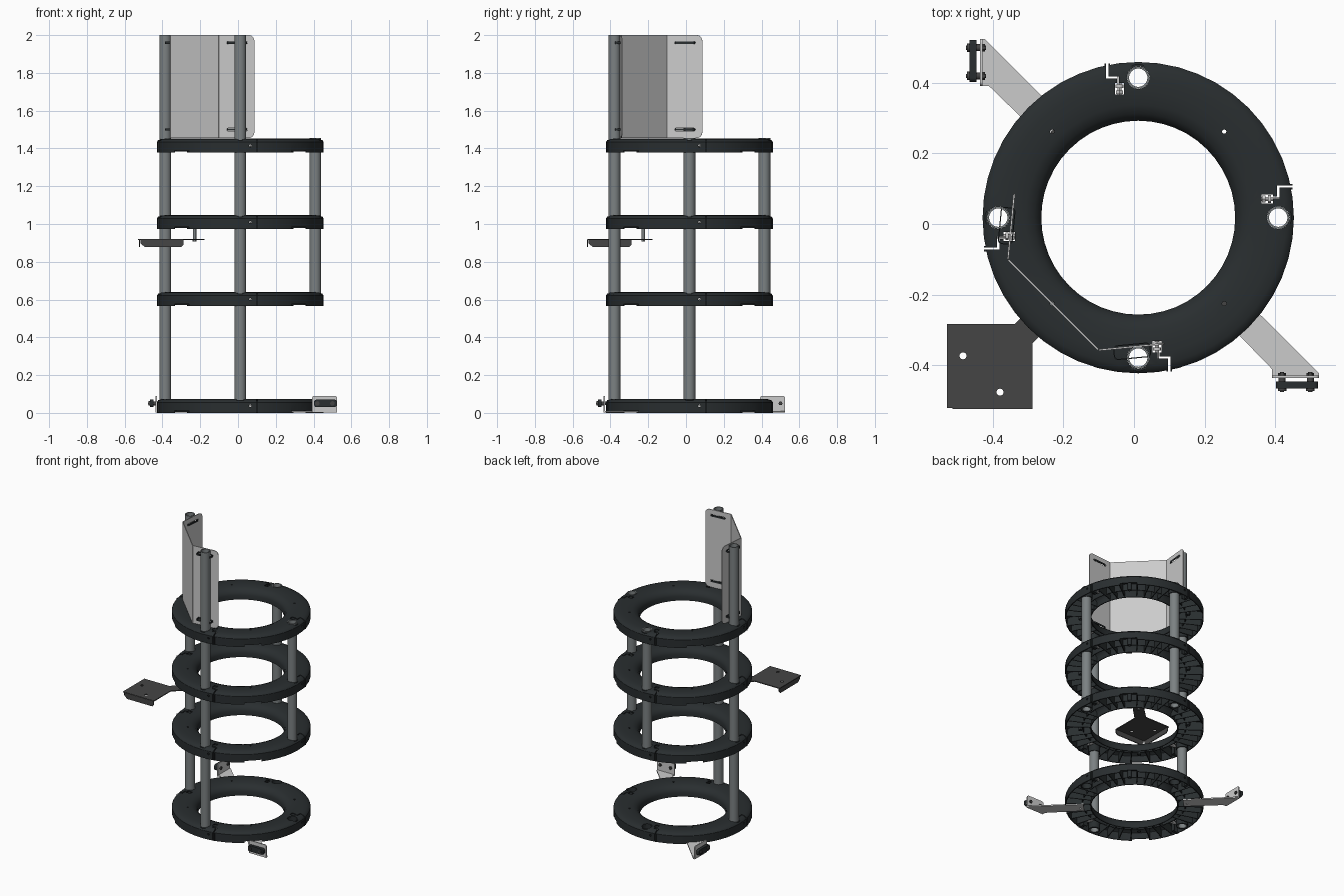
import bpy, bmesh, math
from mathutils import Matrix, Vector

if "Cube" in bpy.data.objects:
    bpy.data.objects.remove(bpy.data.objects["Cube"])

CX, CY = 0.012, 0.018
RT = 0.397                      # radius of the pole circle
RINGS = [0.0, 0.565, 0.973, 1.378]
T = Matrix.Translation
SWAP = Matrix(((0, 1, 0, 0), (1, 0, 0, 0), (0, 0, 1, 0), (0, 0, 0, 1)))


def mat(name, c):
    m = bpy.data.materials.new(name)
    m.diffuse_color = (*c, 1)
    m.use_nodes = True
    m.node_tree.nodes["Principled BSDF"].inputs["Base Color"].default_value = m.diffuse_color
    return m


BLACK = mat("black_plastic", (0.022, 0.027, 0.029))
METAL = mat("pole_metal", (0.2, 0.22, 0.225))
DARK = mat("dark_steel", (0.06, 0.06, 0.06))


def rot(deg, axis='Z'):
    return Matrix.Rotation(math.radians(deg), 4, axis)


def lathe(bm, prof, seg, m=Matrix()):
    rows = []
    for i in range(seg):
        a = 2 * math.pi * i / seg
        rows.append([bm.verts.new(m @ Vector((r * math.cos(a), r * math.sin(a), z))) for r, z in prof])
    n = len(prof)
    for i in range(seg):
        p, q = rows[i], rows[(i + 1) % seg]
        for j in range(n):
            bm.faces.new((p[j], q[j], q[(j + 1) % n], p[(j + 1) % n]))


def pipe(bm, ri, ro, z0, z1, seg=24, m=Matrix()):
    lathe(bm, [(ri, z0), (ro, z0), (ro, z1), (ri, z1)], seg, m)


def prism(bm, pts, z0, z1, m=Matrix()):
    lo = [bm.verts.new(m @ Vector((x, y, z0))) for x, y in pts]
    hi = [bm.verts.new(m @ Vector((x, y, z1))) for x, y in pts]
    n = len(pts)
    bm.faces.new(lo[::-1])
    bm.faces.new(hi)
    for i in range(n):
        bm.faces.new((lo[i], lo[(i + 1) % n], hi[(i + 1) % n], hi[i]))


def rect(x0, y0, x1, y1):
    return [(x0, y0), (x1, y0), (x1, y1), (x0, y1)]


def circ(r, n=16, x=0, y=0):
    return [(x + r * math.cos(2 * math.pi * i / n), y + r * math.sin(2 * math.pi * i / n)) for i in range(n)]


def rounded(x0, y0, x1, y1, radii, n=6):
    # rectangle with a radius for each corner, starting bottom left
    out = []
    for k, (x, y, sx, sy) in enumerate([(x0, y0, 1, 1), (x1, y0, -1, 1), (x1, y1, -1, -1), (x0, y1, 1, -1)]):
        r = radii[k]
        if r == 0:
            out.append((x, y))
            continue
        for i in range(n + 1):
            a = math.radians(180 + 90 * k + 90 * i / n)
            out.append((x + sx * r + r * math.cos(a), y + sy * r + r * math.sin(a)))
    return out


def finish(bm, name, material=None):
    bmesh.ops.recalc_face_normals(bm, faces=bm.faces)
    me = bpy.data.meshes.new(name)
    bm.to_mesh(me)
    bm.free()
    if material:
        me.materials.append(material)
    ob = bpy.data.objects.new(name, me)
    bpy.context.collection.objects.link(ob)
    return ob


def evaluated(ob):
    bpy.context.view_layer.update()
    dg = bpy.context.evaluated_depsgraph_get()
    return bpy.data.meshes.new_from_object(ob.evaluated_get(dg))


def plate(bm, outline, holes, thick, m):
    # flat sheet with holes, z from 0 to thick
    cu = bpy.data.curves.new("sheet", 'CURVE')
    cu.dimensions, cu.fill_mode, cu.extrude = '2D', 'BOTH', thick / 2
    for pts in [outline] + holes:
        s = cu.splines.new('POLY')
        s.points.add(len(pts) - 1)
        for p, (x, y) in zip(s.points, pts):
            p.co = (x, y, 0, 1)
        s.use_cyclic_u = True
    ob = bpy.data.objects.new("sheet", cu)
    bpy.context.collection.objects.link(ob)
    me = evaluated(ob)
    me.transform(m @ T((0, 0, thick / 2)))
    bm.from_mesh(me)
    bpy.data.objects.remove(ob)
    bmesh.ops.remove_doubles(bm, verts=bm.verts, dist=1e-5)


# ring shell, hollow underneath
bm = bmesh.new()
lathe(bm, [(.4415, 0), (.4415, .056), (.436, .064), (.42, .072), (.39, .0745), (.36, .0745), (.32, .071),
           (.295, .061), (.281, .045), (.275, .03), (.275, 0), (.281, 0), (.281, .03), (.287, .043), (.299, .056),
           (.322, .065), (.36, .0685), (.39, .0685), (.418, .066), (.4355, .055), (.4355, 0)], 48)
shell = finish(bm, "ring_shell")

# cuts: pole holes, clamp slits, screw holes and rim notches
SLIT = [(.46, .091), (.394, .091), (.394, .060), (.382, .060), (.382, .066), (.350, .066), (.350, .040),
        (.382, .040), (.382, .054), (.400, .054), (.400, .085), (.46, .085)]
bm = bmesh.new()
for k in range(4):
    q = rot(90 * k)
    prism(bm, circ(.032, 24, RT), -.02, .1, q)
    prism(bm, SLIT, -.02, .1, q)
    prism(bm, circ(.007, 12), .41, .46, q @ T((0, .053, .037)) @ rot(90, 'Y'))
    prism(bm, circ(.006, 12, .345), -.02, .1, q @ rot(45))
    prism(bm, rect(.42, -.055, .46, .055), -.02, .012, q @ rot(45))
cutter = finish(bm, "ring_cutter")
cutter.hide_render = True
mod = shell.modifiers.new("cut", 'BOOLEAN')
mod.operation, mod.object, mod.solver = 'DIFFERENCE', cutter, 'EXACT'
cut_mesh = evaluated(shell)
bpy.data.objects.remove(shell)
bpy.data.objects.remove(cutter)

# ring underside: collars, slit walls, ribs
bm = bmesh.new()
for k in range(4):
    q = rot(90 * k)
    pipe(bm, .032, .038, .001, .068, 24, q @ T((RT, 0, 0)))
    pipe(bm, .006, .013, .012, .068, 12, q @ rot(45) @ T((.345, 0, 0)))
    for r in [(.394, .091, .437, .096), (.4, .08, .437, .085), (.388, .066, .394, .096)]:
        prism(bm, rect(*r), .001, .056, q)
    for a in (17, 27, 37, 53, 63, 73, 82):
        prism(bm, [(.278, .006), (.438, .006), (.438, .052), (.42, .067), (.33, .067), (.3, .058), (.28, .03)],
              -.0025, .0025, q @ rot(a) @ rot(90, 'X'))
pipe(bm, .328, .333, .02, .067, 48)
bmesh.ops.recalc_face_normals(bm, faces=bm.faces)
bm.from_mesh(cut_mesh)
first = finish(bm, "ring_1", BLACK)

# clamp bolts, one set per ring
bm = bmesh.new()
for k in range(4):
    m = rot(90 * k) @ T((0, .053, .042)) @ rot(90, 'Y')
    prism(bm, circ(.006, 12), .340, .412, m)
    prism(bm, circ(.012, 6), .351, .361, m)
    prism(bm, circ(.011, 12), .368, .377, m)
bolts = finish(bm, "clamp_bolts_1")

for i, z in enumerate(RINGS):
    for src, nm in ((first, "ring"), (bolts, "clamp_bolts")):
        ob = src if i == 0 else bpy.data.objects.new(f"{nm}_{i + 1}", src.data)
        if i:
            bpy.context.collection.objects.link(ob)
        ob.location = (CX, CY, z)

# poles: right and back are short, left and front are tall
for name, a, z0, z1 in (("right_pole", 0, .567, 1.455), ("back_pole", 90, .567, 1.455),
                        ("left_pole", 180, .002, 2), ("front_pole", 270, .002, 2)):
    bm = bmesh.new()
    pipe(bm, .026, .0315, z0, z1, 32, T((CX, CY, 0)) @ rot(a) @ T((RT, 0, 0)))
    finish(bm, name, METAL)

# folded back panel: middle sheet and two slotted wings
bm = bmesh.new()
Z0, H = 1.455, .545
up = rot(90, 'X')
slots = [rounded(.04, z - .007, .15, z + .007, [.006] * 4, 3) for z in (.045, H - .04)]
wing_m = T((-.10, -.355, Z0)) @ rot(5.5) @ up
wing = rounded(0, 0, .187, H, [0, .03, .03, 0])
plate(bm, wing, slots, .005, wing_m)
plate(bm, wing, slots, .005, SWAP @ wing_m)
plate(bm, rect(0, 0, .3606, H), [], .005, T((-.355, -.10, Z0)) @ rot(-45) @ up)
finish(bm, "panel")

# ties: flat loops through the wing slots and the pole
for i, z in enumerate((1.5, 1.96)):
    for nm, s in (("front_tie", Matrix()), ("left_tie", SWAP)):
        bm = bmesh.new()
        m = s @ T((-.005, -.363, z)) @ rot(5.5)
        a = rounded(-.053, -.019, .053, .023, [.012] * 4)
        b = rounded(-.050, -.016, .050, .020, [.009] * 4)
        plate(bm, a, [b], .012, m @ T((0, 0, -.006)))
        finish(bm, f"{nm}_{i + 1}", BLACK)

# foot brackets: arm, upright flange, rubber bar, two bolts
for side, s in (("right", Matrix()), ("left", SWAP)):
    bm = bmesh.new()
    arm = [(.525, -.43), (.525, -.423), (.275, -.175), (.2175, -.2325), (.392, -.412), (.392, -.43)]
    plate(bm, arm, [circ(.006, 12, .257, -.226)], .008, s @ T((0, 0, .001)))
    plate(bm, rounded(.392, .001, .525, .09, [0, 0, .012, .012]), [], .007, s @ T((0, -.43, 0)) @ up)
    finish(bm, f"{side}_bracket")
    bm = bmesh.new()
    prism(bm, rounded(.403, .03, .522, .07, [.012] * 4), .447, .467, s @ up)
    finish(bm, f"{side}_rubber_bar", BLACK)
    bm = bmesh.new()
    for x in (.42, .5):
        m = s @ T((x, 0, .05)) @ up
        prism(bm, circ(.006, 12), .420, .476, m)
        prism(bm, circ(.011, 6), .422, .431, m)
        prism(bm, circ(.010, 16), .437, .447, m)
        prism(bm, circ(.012, 16), .467, .473, m)
    prism(bm, circ(.011, 6), .009, .016, s @ T((.257, -.226, 0)))
    finish(bm, f"{side}_bracket_bolts", DARK)

# tray with two turned-down lips, hung from the third ring
bm = bmesh.new()
tray = [(-.53, -.522), (-.288, -.522), (-.288, -.338), (-.178, -.228), (-.188, -.195),
        (-.205, -.182), (-.228, -.178), (-.338, -.283), (-.53, -.283)]
holes = [circ(.01, 16, -.485, -.374), circ(.01, 16, -.38, -.477), circ(.006, 12, -.230, -.226)]
plate(bm, tray, holes, .006, T((0, 0, .914)))
lip = [(-.288, .918), (-.288, .892), (-.30, .879), (-.495, .879), (-.515, .897), (-.515, .918)]
for s in (Matrix(), SWAP):
    plate(bm, lip, [], .006, s @ T((0, -.519, 0)) @ up)
finish(bm, "tray", DARK)
bm = bmesh.new()
pipe(bm, .004, .009, .92, .985, 16, T((-.230, -.226, 0)))
prism(bm, circ(.011, 6, -.230, -.226), .907, .914)
finish(bm, "tray_post", METAL)

# smooth shading with kept edges
for ob in bpy.context.scene.objects:
    ob.select_set(ob.type == 'MESH')
bpy.context.view_layer.objects.active = first
bpy.ops.object.shade_smooth_by_angle(angle=math.radians(30))
